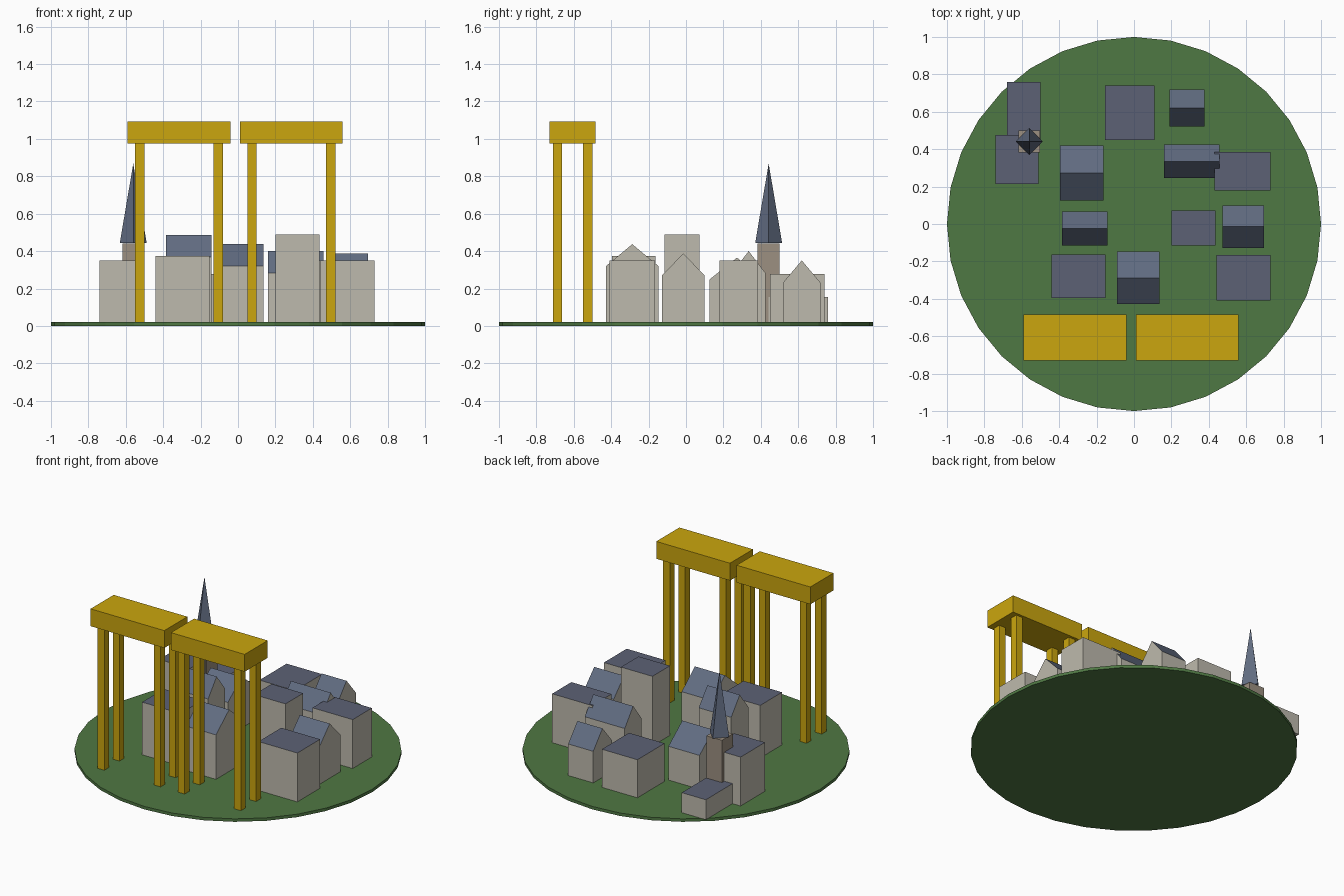
import bpy, bmesh, math
from mathutils import Matrix

if "Cube" in bpy.data.objects:
    bpy.data.objects.remove(bpy.data.objects["Cube"])

GROUND = 0.02


def srgb(r, g, b):
    lin = [((c / 255 + 0.055) / 1.055) ** 2.4 if c > 10 else c / 255 / 12.92 for c in (r, g, b)]
    return (*lin, 1.0)


def material(name, *rgb):
    m = bpy.data.materials.new(name)
    m.diffuse_color = srgb(*rgb)
    m.use_nodes = True
    m.node_tree.nodes["Principled BSDF"].inputs["Base Color"].default_value = m.diffuse_color
    return m


GRASS = material("grass_green", 79, 120, 67)
WALL = material("pale_plaster", 190, 186, 173)
STONE = material("brown_stone", 156, 144, 129)
FLAT = material("flat_roof_slate", 92, 97, 117)
SLATE = material("pitched_roof_slate", 97, 108, 129)
YELLOW = material("crane_yellow", 203, 166, 14)


def finish(name, bm, *mats):
    bmesh.ops.recalc_face_normals(bm, faces=bm.faces)
    # upward faces take the second material, if there is one
    if len(mats) > 1:
        for f in bm.faces:
            f.material_index = 1 if f.normal.z > 0.1 else 0
    mesh = bpy.data.meshes.new(name)
    bm.to_mesh(mesh)
    bm.free()
    for m in mats:
        mesh.materials.append(m)
    ob = bpy.data.objects.new(name, mesh)
    bpy.context.collection.objects.link(ob)
    return ob


def prism(name, x0, x1, profile, *mats):
    """Extrude a (y, z) profile along x."""
    bm = bmesh.new()
    face = bm.faces.new([bm.verts.new((x0, y, z)) for y, z in profile])
    ext = bmesh.ops.extrude_face_region(bm, geom=[face])
    moved = [g for g in ext["geom"] if isinstance(g, bmesh.types.BMVert)]
    bmesh.ops.translate(bm, verts=moved, vec=(x1 - x0, 0, 0))
    return finish(name, bm, *mats)


def box(name, x0, x1, y0, y1, z0, z1, *mats):
    return prism(name, x0, x1, [(y0, z0), (y1, z0), (y1, z1), (y0, z1)], *mats)


def cone(name, x, y, z0, z1, r0, r1, sides, mat):
    bm = bmesh.new()
    bmesh.ops.create_cone(bm, cap_ends=True, segments=sides, radius1=r0, radius2=r1, depth=z1 - z0,
                          matrix=Matrix.Translation((x, y, (z0 + z1) / 2)))
    return finish(name, bm, mat)


# Round grass base
cone("ground_disc", 0, 0, 0, GROUND, 1, 1, 32, GRASS)

# Flat-roofed houses: x0, x1, y0, y1, top
for i, (x0, x1, y0, y1, top) in enumerate([
    (-0.74, -0.51, 0.215, 0.475, 0.35),
    (-0.155, 0.11, 0.45, 0.74, 0.277),
    (0.43, 0.73, 0.18, 0.385, 0.35),
    (0.20, 0.435, -0.115, 0.073, 0.49),
    (-0.44, -0.153, -0.395, -0.163, 0.375),
    (0.44, 0.73, -0.41, -0.167, 0.35),
]):
    box(f"flat_house_{i + 1}", x0, x1, y0, y1, GROUND, top, WALL, FLAT)

# Pitched-roof houses, ridge along x: x0, x1, y0, y1, ridge height
for i, (x0, x1, y0, y1, ridge) in enumerate([
    (-0.395, -0.163, 0.125, 0.42, 0.365),
    (0.19, 0.377, 0.52, 0.718, 0.35),
    (0.16, 0.458, 0.245, 0.425, 0.40),
    (-0.385, -0.143, -0.115, 0.068, 0.485),
    (0.472, 0.695, -0.127, 0.098, 0.388),
    (-0.09, 0.135, -0.428, -0.147, 0.437),
]):
    eave = ridge - 0.117
    prism(f"pitched_house_{i + 1}", x0, x1,
          [(y0, GROUND), (y1, GROUND), (y1, eave), ((y0 + y1) / 2, ridge), (y0, eave)], WALL, SLATE)

# Church: low nave, tower and four-sided spire
box("church_nave", -0.68, -0.50, 0.44, 0.76, GROUND, 0.155, WALL, FLAT)
box("church_tower", -0.618, -0.503, 0.383, 0.50, GROUND, 0.44, STONE)
cone("church_spire", -0.56, 0.442, 0.443, 0.868, 0.072, 0, 4, SLATE)

# Two gantry cranes: a thick beam on four square legs
for side, cx in (("left", -0.315), ("right", 0.285)):
    cy = -0.606
    box(f"{side}_crane_beam", cx - 0.275, cx + 0.275, cy - 0.123, cy + 0.123, 0.975, 1.092, YELLOW)
    for sx in (-1, 1):
        for sy in (-1, 1):
            x, y = cx + sx * 0.21, cy + sy * 0.081
            box(f"{side}_crane_leg", x - 0.025, x + 0.025, y - 0.025, y + 0.025, GROUND, 0.975, YELLOW)
